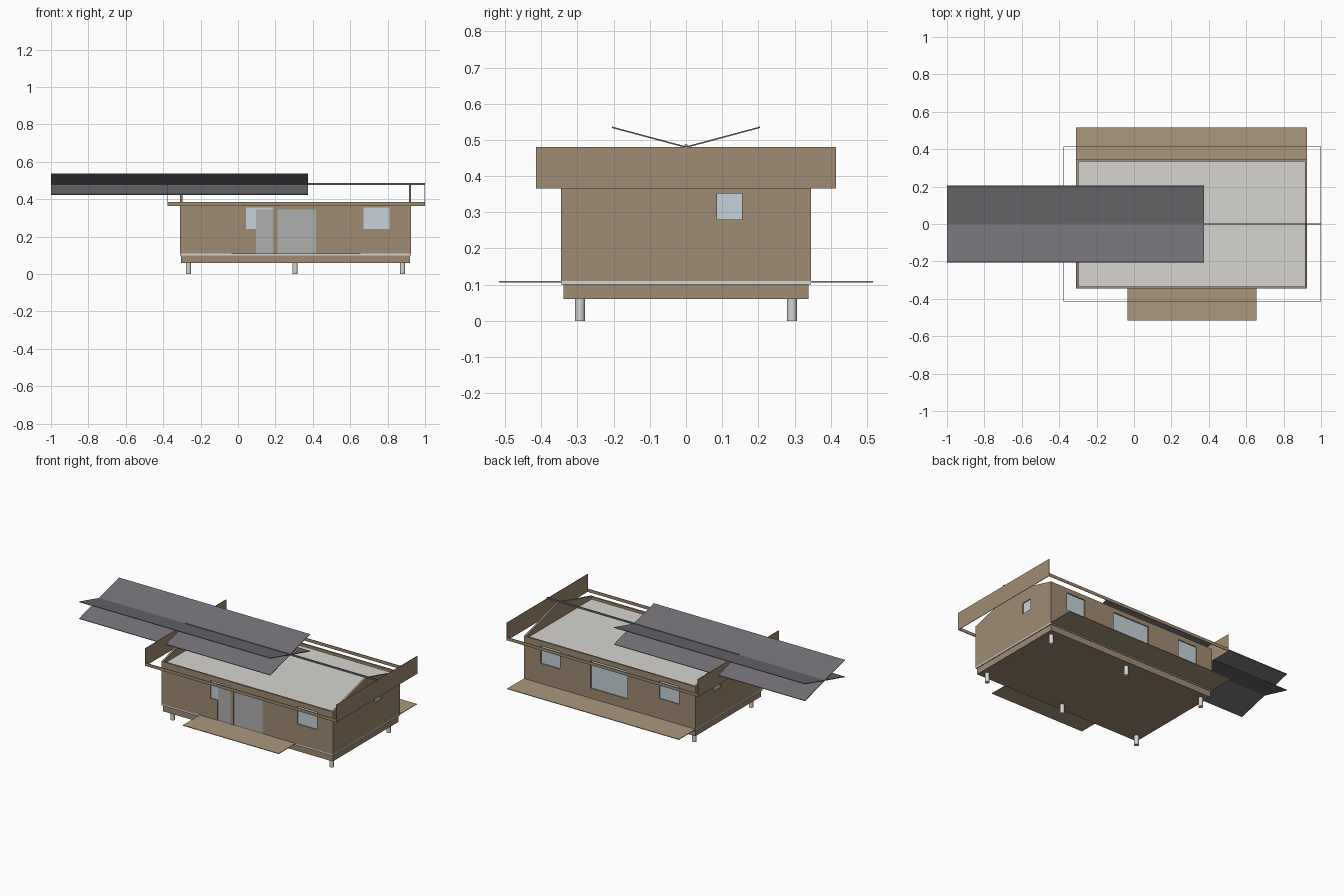
import bpy, bmesh, math
from mathutils import Matrix

if "Cube" in bpy.data.objects:
    bpy.data.objects.remove(bpy.data.objects["Cube"])


def material(name, rgb):
    m = bpy.data.materials.new(name)
    m.diffuse_color = (*[c ** 2.2 for c in rgb], 1)
    m.use_nodes = True
    m.node_tree.nodes["Principled BSDF"].inputs["Base Color"].default_value = m.diffuse_color
    return m


WOOD = material("wood", (0.62, 0.54, 0.44))
DECK = material("deck_wood", (0.66, 0.59, 0.48))
GLASS = material("glass", (0.77, 0.82, 0.85))
DOOR = material("door_grey", (0.68, 0.68, 0.68))
ROOF = material("roof_grey", (0.45, 0.44, 0.46))
PALE = material("pale", (0.84, 0.83, 0.81))


def finish(name, bm, mat):
    bmesh.ops.recalc_face_normals(bm, faces=bm.faces)
    me = bpy.data.meshes.new(name)
    bm.to_mesh(me)
    bm.free()
    ob = bpy.data.objects.new(name, me)
    bpy.context.collection.objects.link(ob)
    if mat:
        me.materials.append(mat)
    return ob


def box(name, x, y, z, mat=None):
    """Box from three (min, max) ranges."""
    bm = bmesh.new()
    size = [r[1] - r[0] for r in (x, y, z)]
    mid = [(r[0] + r[1]) / 2 for r in (x, y, z)]
    bmesh.ops.create_cube(bm, size=1, matrix=Matrix.Translation(mid) @ Matrix.Diagonal((*size, 1)))
    return finish(name, bm, mat)


def gable(name, x0, x1):
    """End wall: pentagon in yz, extruded along x."""
    bm = bmesh.new()
    outline = [(-W, Z0), (W, Z0), (W, EAVE), (0, RIDGE), (-W, EAVE)]
    face = bm.faces.new([bm.verts.new((x0, y, z)) for y, z in outline])
    ext = bmesh.ops.extrude_face_region(bm, geom=[face])
    verts = [g for g in ext["geom"] if isinstance(g, bmesh.types.BMVert)]
    bmesh.ops.translate(bm, verts=verts, vec=(x1 - x0, 0, 0))
    return finish(name, bm, WOOD)


def cut(wall, x, y, z):
    """Cut a box-shaped opening and discard the cutter."""
    cutter = box("cutter", x, y, z)
    mod = wall.modifiers.new("opening", 'BOOLEAN')
    mod.operation = 'DIFFERENCE'
    mod.solver = 'EXACT'
    mod.object = cutter
    bpy.context.view_layer.objects.active = wall
    bpy.ops.object.modifier_apply(modifier=mod.name)
    bpy.data.objects.remove(cutter)


X0, X1, W, T = -0.31, 0.925, 0.345, 0.012
Z0, EAVE, RIDGE = 0.11, 0.386, 0.479
FX0, FX1, FY = -0.378, 1.0, 0.415

# foundation posts
for i, x in enumerate((-0.265, 0.305, 0.88)):
    for side, y in (("front", -0.293), ("back", 0.293)):
        bm = bmesh.new()
        bmesh.ops.create_cone(bm, cap_ends=True, segments=16, radius1=0.014, radius2=0.014,
                              depth=0.062, matrix=Matrix.Translation((x, y, 0.031)))
        post = finish(f"{side}_post_{i + 1}", bm, PALE)
        for p in post.data.polygons:
            p.use_smooth = len(p.vertices) == 4

# base, floor and ceiling
box("floor_base", (X0 + .006, X1 - .006), (-0.338, 0.338), (0.06, 0.1), WOOD)
box("floor_slab", (X0, X1), (-W, W), (0.1, Z0), PALE)
box("ceiling", (X0 + T, X1 - T), (-W + T, W - T), (0.36, 0.37), PALE)

# decks
box("front_deck", (-0.035, 0.655), (-0.517, -W), (0.106, 0.11), DECK)
box("back_deck", (X0, X1), (W, 0.517), (0.106, 0.11), DECK)

# front and back walls with openings: (name, x range, z range, material, pane depth)
front = [("front_left_window", (0.042, 0.187), (0.24, 0.355), GLASS, 0.007),
         ("entry_door", (0.095, 0.187), (0.105, 0.345), DOOR, 0.003),
         ("sliding_door", (0.21, 0.417), (0.105, 0.345), DOOR, 0.003),
         ("front_right_window", (0.67, 0.81), (0.24, 0.355), GLASS, 0.007)]
back = [("back_window_1", (0.665, 0.805), (0.24, 0.355), GLASS, 0.007),
        ("back_window_2", (0.18, 0.445), (0.175, 0.355), GLASS, 0.007),
        ("back_window_3", (-0.19, -0.05), (0.24, 0.355), GLASS, 0.007)]
for side, s, openings in (("front", -1, front), ("back", 1, back)):
    wall = box(side + "_wall", (X0 + T, X1 - T), sorted((s * W, s * (W - T))), (Z0, EAVE), WOOD)
    for name, x, z, mat, d in openings:
        cut(wall, x, sorted((s * (W - .05), s * (W + .05))), z)
        box(name, x, sorted((s * (W - d), s * (W - d - .003))), (max(z[0], Z0), z[1]), mat)

# gable end walls, each with one small window
for side, x0, s in (("left", X0, -1), ("right", X1, 1)):
    wall = gable(side + "_wall", x0, x0 - s * T)
    cut(wall, (x0 - .05, x0 + .05), (0.085, 0.155), (0.28, 0.352))
    box(side + "_window", sorted((x0 - s * .006, x0 - s * .009)), (0.085, 0.155), (0.28, 0.352), GLASS)

# eave boards and tall end boards
for side, s in (("front", -1), ("back", 1)):
    box(side + "_eave_board", (FX0, FX1), sorted((s * FY, s * (FY - .003))), (0.365, 0.385), WOOD)
for side, x, s in (("left", FX0, 1), ("right", FX1, -1)):
    box(side + "_end_board", sorted((x, x + s * .003)), (-FY, FY), (0.365, 0.48), WOOD)

# ridge beam
box("ridge_beam", (FX0, FX1), (-0.004, 0.004), (0.477, 0.487), ROOF)

# two crossed roof slabs, offset to the left
for name, a in (("roof_slab_a", 15), ("roof_slab_b", -15)):
    bm = bmesh.new()
    place = Matrix.Translation((-0.3125, 0, 0.48)) @ Matrix.Rotation(math.radians(a), 4, 'X')
    bmesh.ops.create_cube(bm, size=1, matrix=place @ Matrix.Diagonal((1.375, 0.424, 0.004, 1)))
    finish(name, bm, ROOF)
